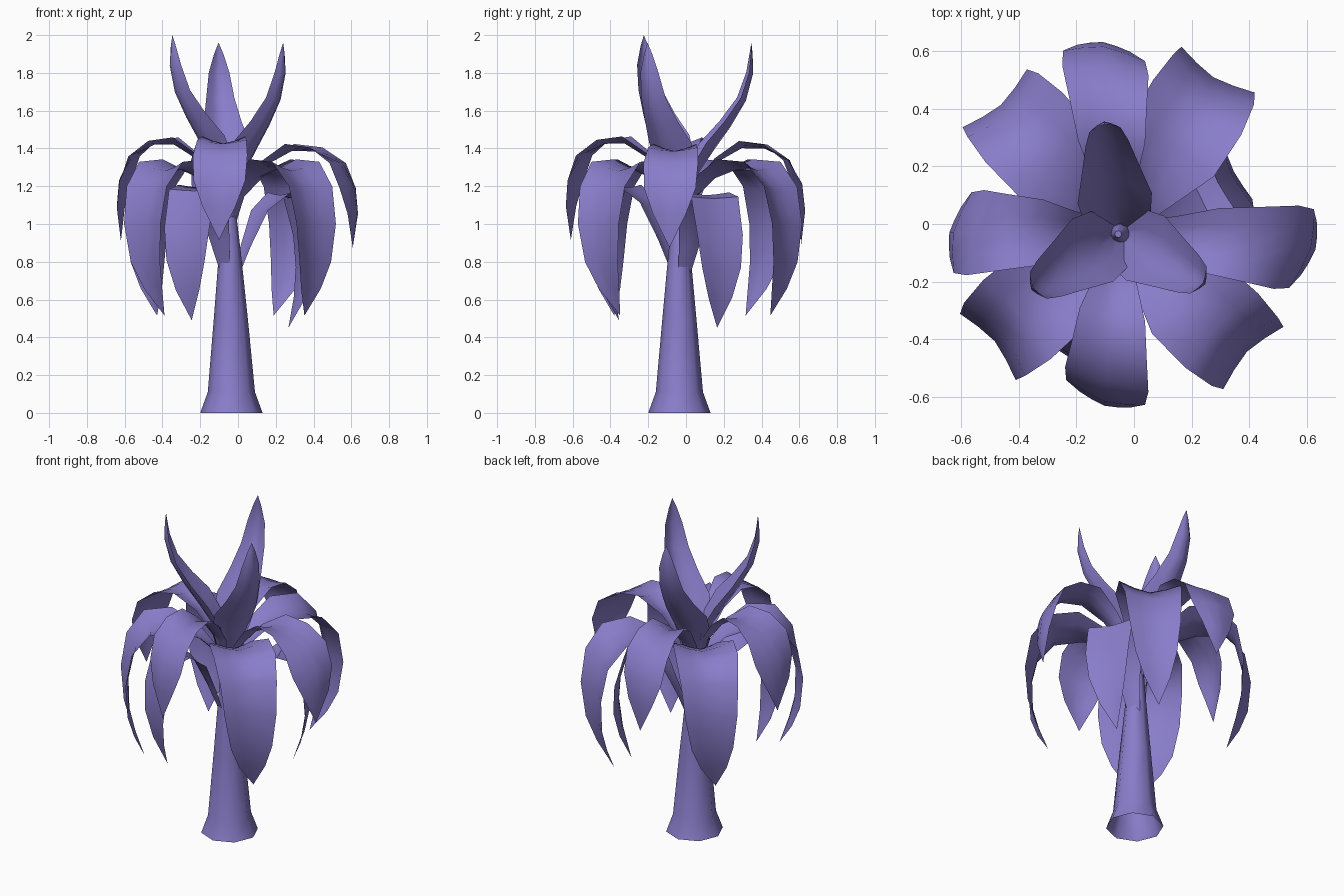
import bpy, bmesh
from math import radians, cos, sin, pi
from mathutils import Vector

cube = bpy.data.objects.get("Cube")
if cube:
    bpy.data.objects.remove(cube)

violet = bpy.data.materials.new("soft violet")
violet.use_nodes = True
COLOUR = (0.25, 0.205, 0.59, 1)
violet.diffuse_color = COLOUR
violet.node_tree.nodes["Principled BSDF"].inputs["Base Color"].default_value = COLOUR

CROWN = Vector((-0.05, -0.03, 0))


def loft(name, rings, closed=False):
    """Skin a list of point rows into one smooth mesh, open at the first row."""
    bm = bmesh.new()
    rows = [[bm.verts.new(p) for p in ring] for ring in rings]
    n = len(rows[0])
    for a, b in zip(rows, rows[1:]):
        for i in range(n if closed else n - 1):
            j = (i + 1) % n
            bm.faces.new((a[i], a[j], b[j], b[i]))
    if closed:
        bm.faces.new(rows[-1])
    bmesh.ops.remove_doubles(bm, verts=bm.verts, dist=0.0005)
    mesh = bpy.data.meshes.new(name)
    bm.to_mesh(mesh)
    bm.free()
    mesh.materials.append(violet)
    obj = bpy.data.objects.new(name, mesh)
    bpy.context.collection.objects.link(obj)
    bpy.context.view_layer.objects.active = obj
    obj.select_set(True)
    bpy.ops.object.shade_smooth_by_angle(angle=radians(50))
    obj.select_set(False)


def frond(name, azimuth, profile, reach=1.0, lift=0.0, folds=(0.17, 0.17), yaw=0.0, drift=0.0):
    """Folded leaf along (radius, height, width); folds go from base to tip,
    yaw turns the blade and drift shifts it sideways towards the tip."""
    a = radians(azimuth)
    out, side, up = Vector((cos(a), sin(a), 0)), Vector((-sin(a), cos(a), 0)), Vector((0, 0, 1))
    last = len(profile) - 1
    rings = []
    for i, (r, z, w) in enumerate(profile):
        r0, z0, _ = profile[max(i - 1, 0)]
        r1, z1, _ = profile[min(i + 1, last)]
        normal = (out * (z0 - z1) + up * (r1 - r0)).normalized()
        f = i / last
        blend = min(1, max(0, f * 3 - 1.2))
        fold = folds[0] + (folds[1] - folds[0]) * blend
        centre = CROWN + out * r * reach + up * (z + lift) + side * drift * f ** 4
        across = side + out * yaw * min(1, f * 1.5)
        rings.append([centre + across * t * w / 2 + normal * fold * w * (abs(t) ** 1.4 - 0.5)
                      for t in (-1, -0.5, 0, 0.5, 1)])
    loft(name, rings)


# Hollow trunk with a flared foot
trunk_profile = [(0, 0.165, -0.035), (0.11, 0.125, -0.035), (0.5, 0.09, -0.038),
                 (0.85, 0.058, -0.043), (1.1, 0.035, -0.05), (1.2, 0.012, -0.055)]
loft("trunk", [[(c + r * cos(k * pi / 4), -0.035 + r * sin(k * pi / 4), z) for k in range(8)]
               for z, r, c in trunk_profile], closed=True)

# Upright young leaves
upright = [(0.01, 1.05, 0.06), (0.07, 1.29, 0.23), (0.14, 1.41, 0.26), (0.23, 1.53, 0.2),
           (0.31, 1.66, 0.15), (0.35, 1.8, 0.11), (0.355, 1.9, 0.05), (0.355, 1.96, 0)]
for name, az, reach, lift in (("upright_leaf_back", 98, 1.07, 0),
                              ("upright_leaf_right", 213, 1.0, 0.04),
                              ("upright_leaf_left", -31, 0.95, 0)):
    frond(name, az, upright, reach, lift, folds=(0.27, 0.27))

# Arching leaves along the four main directions
arching = [(0.01, 0.98, 0.05), (0.08, 1.22, 0.1), (0.18, 1.35, 0.15), (0.3, 1.43, 0.23),
           (0.42, 1.42, 0.265), (0.53, 1.35, 0.295), (0.59, 1.22, 0.28), (0.61, 1.08, 0.18),
           (0.6, 0.9, 0)]
for name, az, reach, lift in (("arching_leaf_left", -5, 1.1, -0.025),
                              ("arching_leaf_back", 95, 1.07, -0.01),
                              ("arching_leaf_right", 180, 0.95, 0.01),
                              ("arching_leaf_front", 265, 0.97, 0.015)):
    frond(name, az, arching, reach, lift, folds=(0.17, -0.12), yaw=0.22)

# Broad drooping leaves on the diagonals
drooping = [(0.01, 0.95, 0.05), (0.07, 1.14, 0.11), (0.18, 1.25, 0.21), (0.33, 1.315, 0.35),
            (0.48, 1.305, 0.36), (0.58, 1.19, 0.33), (0.62, 1.0, 0.3), (0.61, 0.8, 0.24),
            (0.57, 0.66, 0.15), (0.51, 0.515, 0)]
for name, az, reach in (("drooping_leaf_back_left", 58, 1.04),
                        ("drooping_leaf_back_right", 132, 1.0),
                        ("drooping_leaf_front_right", 220, 0.95),
                        ("drooping_leaf_front_left", -44, 1.0)):
    frond(name, az, drooping, reach, folds=(0.16, 0.09), drift=0.05)

# Low hanging leaves tucked beneath the crown
hanging = [(0.05, 0.74, 0.07), (0.11, 0.89, 0.12), (0.2, 1.08, 0.2), (0.32, 1.17, 0.27),
           (0.41, 1.15, 0.28), (0.47, 0.95, 0.27), (0.48, 0.78, 0.23), (0.45, 0.62, 0.14),
           (0.39, 0.46, 0)]
for name, az, reach, lift, drift in (("hanging_leaf_left", 27, 0.95, -0.01, 0.03),
                                     ("hanging_leaf_front", 242, 0.97, 0.03, -0.02)):
    frond(name, az, hanging, reach, lift, folds=(0.06, 0.06), drift=drift)
